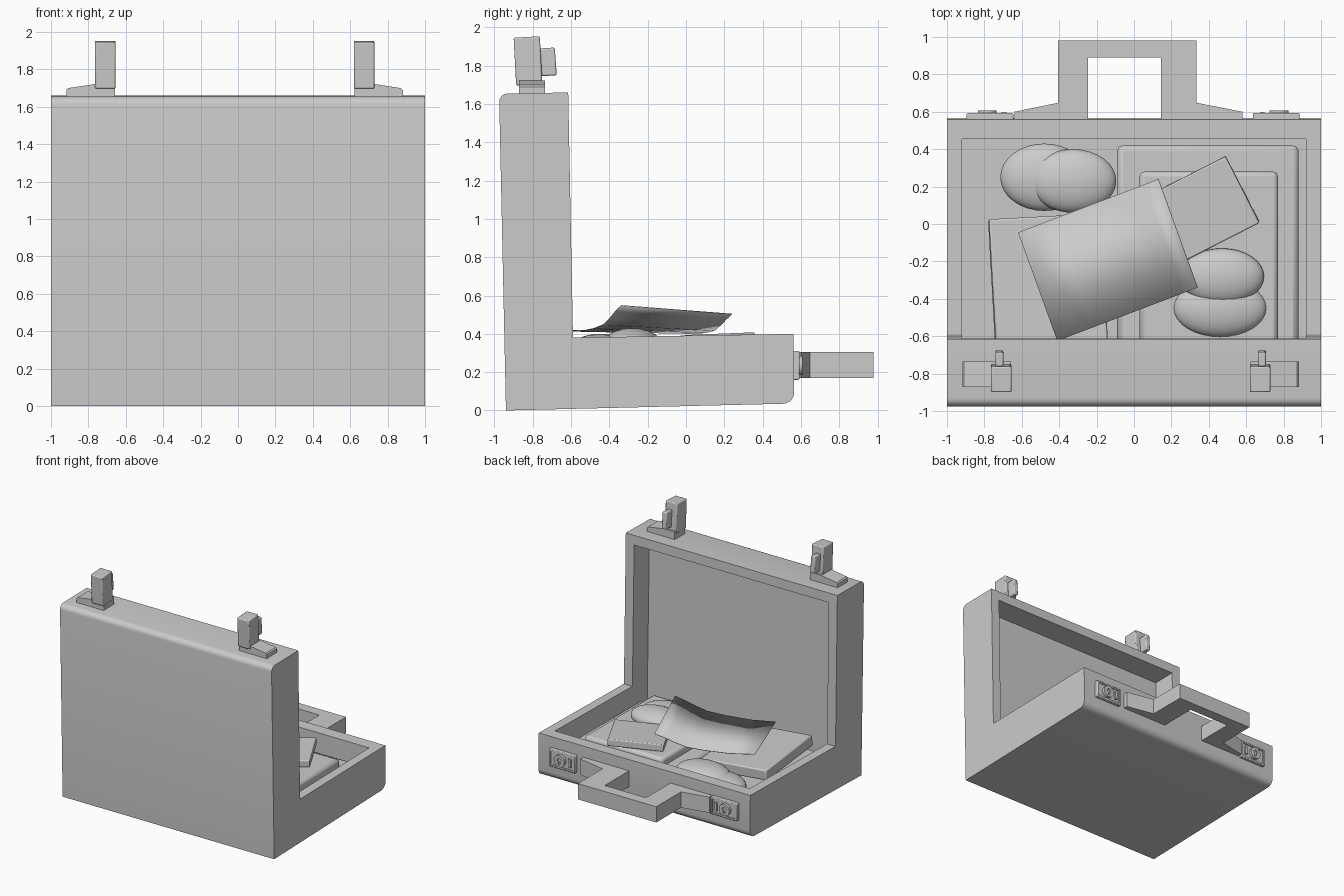
import bpy, bmesh, math
from mathutils import Vector, Matrix

if "Cube" in bpy.data.objects:
    bpy.data.objects.remove(bpy.data.objects["Cube"])


def finish(name, bm, bevel=0, smooth=False):
    bmesh.ops.recalc_face_normals(bm, faces=bm.faces)
    me = bpy.data.meshes.new(name)
    bm.to_mesh(me)
    bm.free()
    ob = bpy.data.objects.new(name, me)
    bpy.context.collection.objects.link(ob)
    if bevel:
        m = ob.modifiers.new("bevel", 'BEVEL')
        m.width, m.segments = bevel, 2
    if smooth:
        bpy.ops.object.select_all(action='DESELECT')
        ob.select_set(True)
        bpy.context.view_layer.objects.active = ob
        bpy.ops.object.shade_smooth_by_angle(angle=math.radians(35))
    return ob


def prism(name, pts, axis, lo, hi, bevel=0, smooth=False):
    """Extrude a 2D profile along one axis."""
    bm = bmesh.new()
    place = {'x': lambda p, t: (t, p[0], p[1]),
             'y': lambda p, t: (p[0], t, p[1]),
             'z': lambda p, t: (p[0], p[1], t)}[axis]
    f = bm.faces.new([bm.verts.new(place(p, lo)) for p in pts])
    ext = bmesh.ops.extrude_face_region(bm, geom=[f])
    d = Vector(place((0, 0), hi - lo))
    bmesh.ops.translate(bm, vec=d, verts=[v for v in ext['geom'] if isinstance(v, bmesh.types.BMVert)])
    return finish(name, bm, bevel, smooth)


def box(name, loc, size, rot=(0, 0, 0), bevel=0):
    bm = bmesh.new()
    bmesh.ops.create_cube(bm, size=1)
    bmesh.ops.scale(bm, vec=size, verts=bm.verts)
    ob = finish(name, bm, bevel, bevel > 0)
    ob.location = loc
    ob.rotation_euler = [math.radians(a) for a in rot]
    return ob


def cut(ob, cutter):
    m = ob.modifiers.new("cut", 'BOOLEAN')
    m.operation, m.solver, m.object = 'DIFFERENCE', 'EXACT', cutter
    cutter.hide_render = True
    cutter.hide_set(True)


def arc(cy, cz, r, a0, a1, n=5):
    return [(cy + r * math.cos(math.radians(a0 + (a1 - a0) * i / n)),
             cz + r * math.sin(math.radians(a0 + (a1 - a0) * i / n))) for i in range(n + 1)]


# Open case: L-shaped shell of tray and lid, hollowed by an L-shaped cavity
shell = ([(-0.94, 0)] + arc(0.505, 0.095, 0.06, -90, 0) + [(0.56, 0.40), (-0.59, 0.38), (-0.615, 1.66)]
         + arc(-0.93, 1.61, 0.045, 92, 178))
case = prism("case_shell", shell, 'x', -1, 1, smooth=True)
hollow = [(0.455, 0.6), (0.455, 0.19), (-0.79, 0.17), (-0.82, 1.575), (-0.5, 1.58), (-0.5, 0.6)]
cut(case, prism("case_cavity_cutter", hollow, 'x', -0.92, 0.92))

# Carrying handle with flared feet
prism("handle", [(-0.64, 0.55), (-0.64, 0.60), (-0.405, 0.648), (-0.405, 0.98), (0.335, 0.98),
                 (0.335, 0.648), (0.58, 0.60), (0.58, 0.55), (0.145, 0.55), (0.145, 0.89),
                 (-0.245, 0.89), (-0.245, 0.55)], 'z', 0.17, 0.305)

# Locks on the tray and latches on the lid, one pair per side
for side, s in (("left", -1), ("right", 1)):
    cx = s * 0.765 - 0.005
    plate = box("lock_plate_" + side, (cx, 0.57, 0.235), (0.25, 0.045, 0.15), bevel=0.006)
    cut(plate, box("lock_recess_cutter_" + side, (cx, 0.592, 0.235), (0.215, 0.016, 0.115)))
    bm = bmesh.new()
    bmesh.ops.create_cone(bm, cap_ends=True, segments=24, radius1=0.05, radius2=0.05, depth=0.05,
                          matrix=Matrix.Translation((cx + s * 0.015, 0.583, 0.235)) @ Matrix.Rotation(math.pi / 2, 4, 'X'))
    dial = finish("lock_dial_" + side, bm, smooth=True)
    kx = cx + s * 0.015
    keyhole = [(kx - 0.008, 0.205), (kx + 0.008, 0.205)] + \
        [(kx + x, 0.242 + z) for x, z in arc(0, 0, 0.018, -60, 240, 10)]
    cut(dial, prism("keyhole_cutter_" + side, keyhole, 'y', 0.595, 0.65))
    box("lock_button_" + side, (cx - s * 0.075, 0.58, 0.235), (0.025, 0.035, 0.07))

    ox = -0.018
    prism("latch_base_" + side, [(ox + s * x, z) for x, z in
                                 ((0.64, 1.64), (0.90, 1.64), (0.90, 1.69), (0.89, 1.70), (0.745, 1.722), (0.64, 1.722))],
          'y', -0.872, -0.735)
    box("latch_hasp_" + side, (ox + s * 0.692, -0.825, 1.825), (0.11, 0.137, 0.25), (3, 0, 0), 0.008)
    box("latch_tongue_" + side, (ox + s * 0.702, -0.72, 1.82), (0.042, 0.08, 0.145), (4, 0, 0), 0.008)

# Stacked flat packs on the tray floor
box("large_pack", (0.395, -0.12, 0.215), (0.97, 1.08, 0.09), bevel=0.03)
box("medium_pack", (0.40, -0.19, 0.285), (0.74, 0.94, 0.09), bevel=0.025)
box("left_book", (-0.46, -0.30, 0.30), (0.60, 0.68, 0.09), (-3, 4, 3), 0.01)
box("small_book", (0.385, 0.085, 0.36), (0.44, 0.40, 0.06), (2, -3, 27), 0.008)

# Rounded pebble-like bundles
for i, (x, y, z, rx, ry) in enumerate(((-0.48, 0.25, 0.25, 0.235, 0.18), (-0.325, 0.23, 0.29, 0.23, 0.17),
                                       (0.46, -0.45, 0.32, 0.25, 0.155), (0.47, -0.28, 0.35, 0.225, 0.15))):
    bm = bmesh.new()
    bmesh.ops.create_uvsphere(bm, u_segments=32, v_segments=16, radius=1)
    bmesh.ops.scale(bm, vec=(rx, ry, 0.08), verts=bm.verts)
    finish("bundle_%d" % i, bm, smooth=True).location = (x, y, z)

# Curling paper sheet lying across the top
bm = bmesh.new()
near, far = Vector((0.34, -0.34, 0)), Vector((0.13, 0.24, 0))
along = Vector((-0.75, -0.285, 0))
rows = [[bm.verts.new(p + along * t + Vector((0, 0, z - drop * (1 - t)))) for p, drop in ((near, 0), (far, 0.045))]
        for t, z in ((0, 0.55), (0.1, 0.52), (0.2, 0.485), (0.32, 0.45), (0.5, 0.43), (0.75, 0.415), (1, 0.42))]
for a, b in zip(rows, rows[1:]):
    bm.faces.new((a[0], a[1], b[1], b[0]))
sheet = finish("paper_sheet", bm, smooth=True)
m = sheet.modifiers.new("thickness", 'SOLIDIFY')
m.thickness = 0.004
